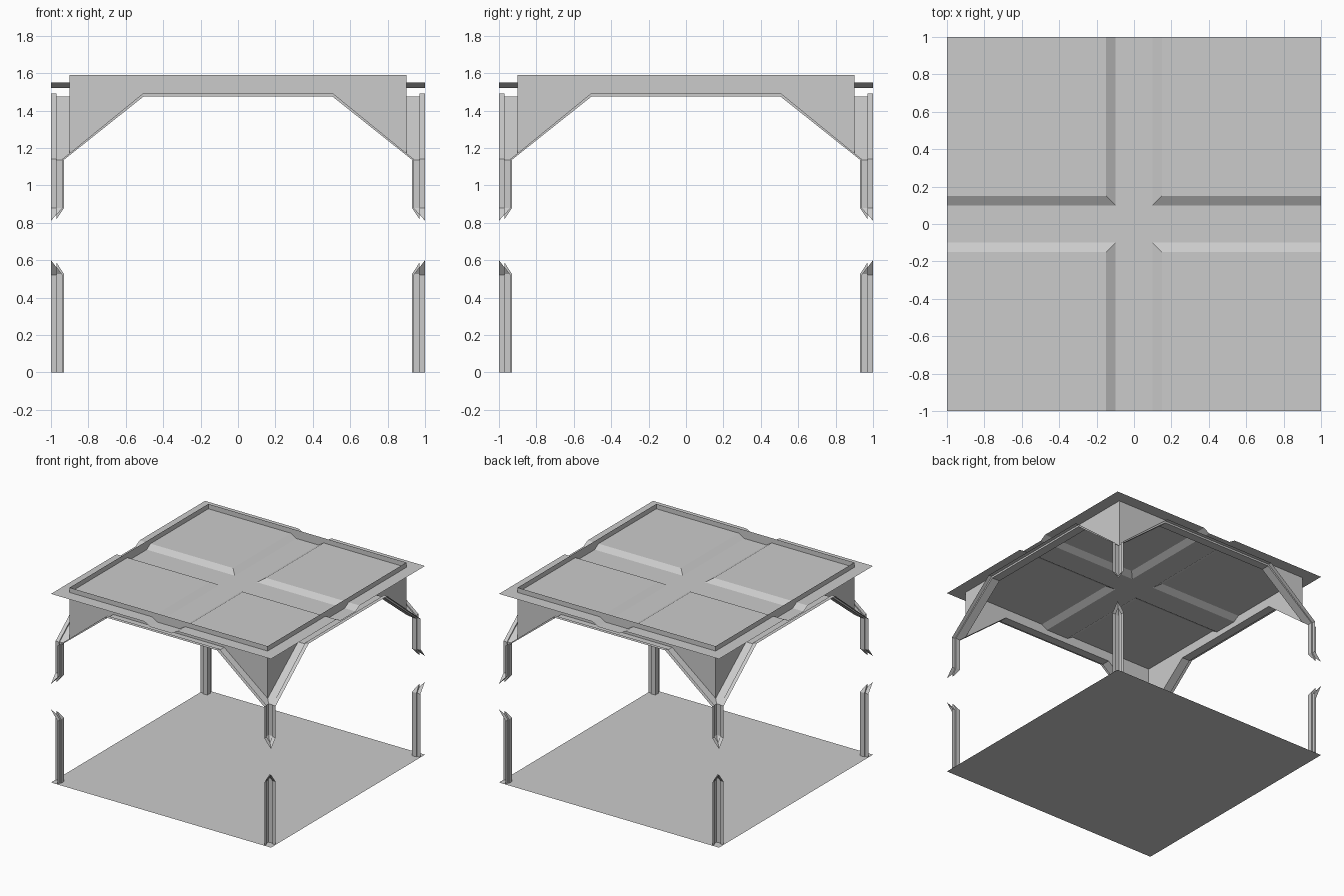
import bpy, bmesh, math

if "Cube" in bpy.data.objects:
    bpy.data.objects.remove(bpy.data.objects["Cube"])


def build(name, faces, mirror=(True, False), turn=0):
    """Mesh from corner-coordinate faces, mirrored about the centre planes, turned about z."""
    bm = bmesh.new()
    for f in faces:
        pts = [p for i, p in enumerate(f) if p not in f[:i]]
        if len(pts) > 2:
            bm.faces.new([bm.verts.new(p) for p in pts])
    bmesh.ops.remove_doubles(bm, verts=bm.verts, dist=1e-4)
    me = bpy.data.meshes.new(name)
    bm.to_mesh(me)
    bm.free()
    ob = bpy.data.objects.new(name, me)
    bpy.context.collection.objects.link(ob)
    ob.rotation_euler.z = turn
    if any(mirror):
        m = ob.modifiers.new("mirror", 'MIRROR')
        m.use_axis = (mirror[0], mirror[1], False)
    return ob


def section(inner, outer):
    """Stepped trim section at one path point, mitred where |y| would pass |x|."""
    (xi, zi), (xo, zo) = inner, outer
    return [(xo, -1, zo), (xo, -max(0.97, xo), zo),
            (xi, -0.97, zi), (xi, -max(0.9, xi), zi)]


def sweep(path):
    """Quads between successive trim sections."""
    secs = [section(*p) for p in path]
    return [[a[j], b[j], b[j + 1], a[j + 1]]
            for a, b in zip(secs, secs[1:]) for j in range(3)]


# floor
build("floor", [[(0, 0, 0), (1, 0, 0), (1, 1, 0), (0, 1, 0)]], (True, True))

# ceiling plate: raised quadrants with sloped edges around a sunken cross
H, L = 1.55, 1.52
build("ceiling", [
    [(.15, .15, H), (1, .15, H), (1, 1, H), (.15, 1, H)],
    [(.1, .1, L), (1, .1, L), (1, .15, H), (.15, .15, H)],
    [(.1, .1, L), (.15, .15, H), (.15, 1, H), (.1, 1, L)],
    [(0, 0, L), (1, 0, L), (1, .1, L), (.1, .1, L)],
    [(0, 0, L), (.1, .1, L), (.1, 1, L), (0, 1, L)],
], (True, True))

# trim paths as (inner x,z), (outer x,z)
low = [((.93, 0), (.94, 0)), ((.93, .525), (.94, .52)), ((.97, .587), (.97, .56))]
high = [((.97, .82), (.97, .845)), ((.93, .88), (.94, .88)), ((.93, 1.137), (.94, 1.14)),
        ((.9, 1.161), (.91, 1.164)), ((.505, 1.475), (.51, 1.49)), ((0, 1.475), (0, 1.49))]
low_tip = [(.97, -1, .56), (1, -1, .6), (.97, -.97, .56)]
high_tip = [(1, -1, .81), (.97, -1, .845), (.97, -.97, .845)]

# half wall panel above the arch opening
panel = [(0, -.9, 1.475), (.505, -.9, 1.475), (.9, -.9, 1.161), (.9, -.9, 1.59), (0, -.9, 1.59)]

for k, side in enumerate(("front", "right", "back", "left")):
    a = k * math.pi / 2
    build(side + "_pillar_base", sweep(low) + [low_tip], turn=a)
    build(side + "_arch", sweep(high) + [high_tip], turn=a)
    build(side + "_wall_panel", [panel], turn=a)
